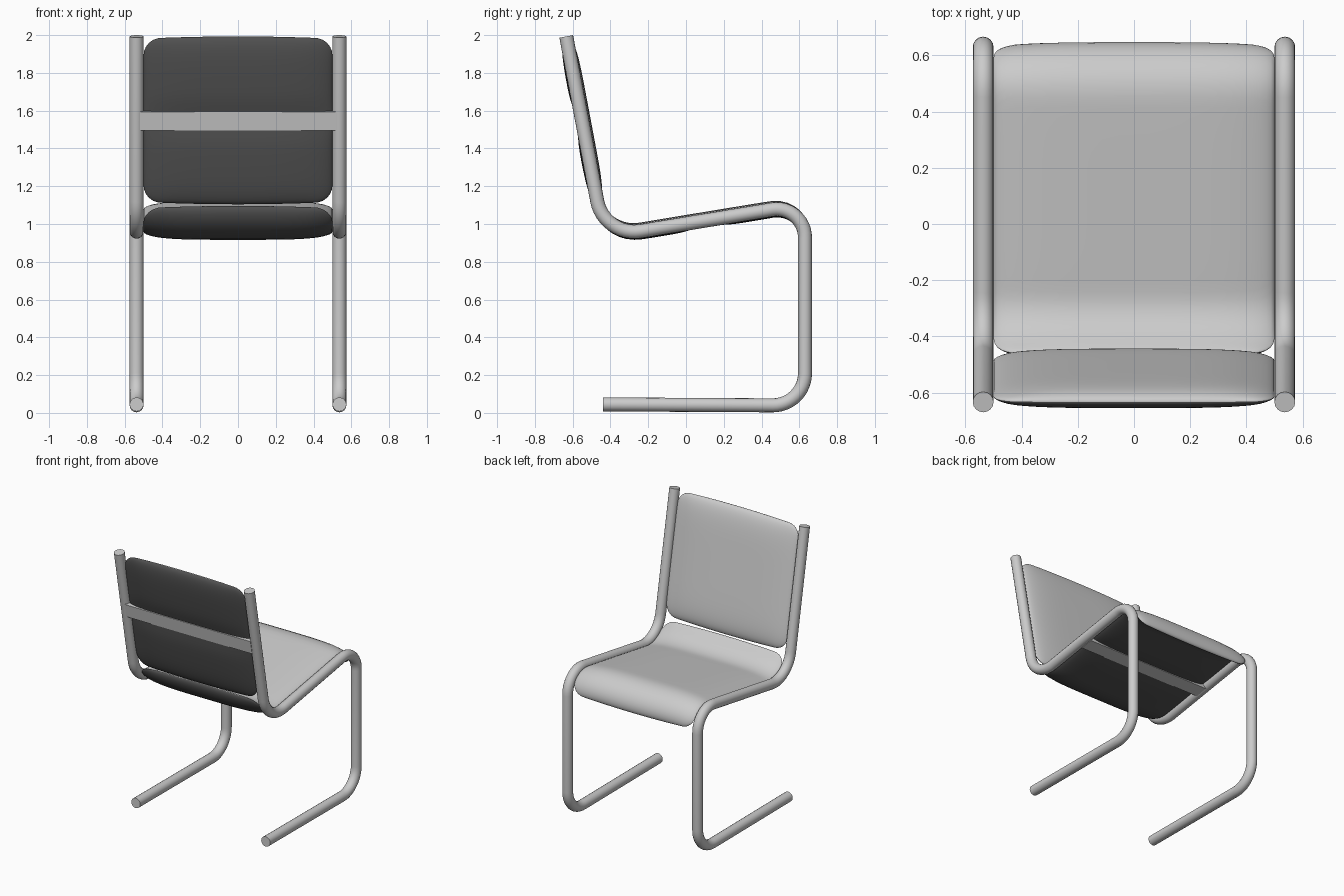
import bpy, bmesh, math
from mathutils import Vector

if "Cube" in bpy.data.objects:
    bpy.data.objects.remove(bpy.data.objects["Cube"])

R = 0.037          # tube radius
TX = 0.537         # tube centre in x
HALF = 0.5         # half width of the pads


def fillet_path(pts, radii, n=12):
    """Polyline in (y, z) with rounded corners."""
    pts = [Vector(p) for p in pts]
    out = [pts[0]]
    for i, r in enumerate(radii, 1):
        p = pts[i]
        a, b = (pts[i - 1] - p).normalized(), (pts[i + 1] - p).normalized()
        half = a.angle(b) / 2
        c = p + (a + b).normalized() * (r / math.sin(half))
        t = r / math.tan(half)
        s, e = p + a * t - c, p + b * t - c
        ang = s.angle(e)
        for k in range(n + 1):
            f = k / n
            v = (s * math.sin((1 - f) * ang) + e * math.sin(f * ang)) / math.sin(ang)
            out.append(c + v)
    return out + [pts[-1]]


path = fillet_path([(-0.634, 1.993), (-0.434, 0.93), (0.63, 1.105),
                    (0.63, 0.039), (-0.44, 0.045)], [0.2, 0.15, 0.17])
dist = [0.0]
for p, q in zip(path, path[1:]):
    dist.append(dist[-1] + (q - p).length)


def at(s):
    """Position on the path at arc length s."""
    i = 0
    while i < len(path) - 2 and dist[i + 1] < s:
        i += 1
    return path[i].lerp(path[i + 1], max(0, (s - dist[i]) / (dist[i + 1] - dist[i])))


def frame(s):
    """Position and sitter-side normal on the path."""
    d = 0.015
    t = (at(s + d) - at(max(0, s - d))).normalized()
    return at(s), Vector((-t.y, t.x))


def nearest(y, z):
    return min((k * 0.002 for k in range(1500)),
               key=lambda s: (at(s) - Vector((y, z))).length)


def finish(name, bm, mats=()):
    bmesh.ops.recalc_face_normals(bm, faces=bm.faces[:])
    me = bpy.data.meshes.new(name)
    bm.to_mesh(me)
    bm.free()
    ob = bpy.data.objects.new(name, me)
    bpy.context.collection.objects.link(ob)
    for m in mats:
        me.materials.append(m)
    smooth(ob)
    return ob


def smooth(ob):
    bpy.ops.object.select_all(action='DESELECT')
    ob.select_set(True)
    bpy.context.view_layer.objects.active = ob
    bpy.ops.object.shade_smooth_by_angle(angle=math.radians(40))


def tube(name, x):
    cu = bpy.data.curves.new(name, 'CURVE')
    cu.dimensions = '3D'
    cu.bevel_depth = R
    cu.bevel_resolution = 6
    cu.use_fill_caps = True
    sp = cu.splines.new('POLY')
    sp.points.add(len(path) - 1)
    for pt, p in zip(sp.points, path):
        pt.co = (x, p.x, p.y, 1)
    ob = bpy.data.objects.new(name, cu)
    bpy.context.collection.objects.link(ob)
    bpy.ops.object.select_all(action='DESELECT')
    ob.select_set(True)
    bpy.context.view_layer.objects.active = ob
    bpy.ops.object.convert(target='MESH')
    smooth(bpy.context.object)


def pad(name, s0, s1, strap_s, mats, front=0.046, back=0.044, r=0.09, nu=28, nv=44):
    """Lens-shaped cushion following the tube path, pinched at its strap."""
    bm = bmesh.new()
    mid, half = (s0 + s1) / 2, (s1 - s0) / 2
    for side, h in ((1, front), (-1, back)):
        rows = []
        for i in range(nu + 1):
            u = math.sin((i / nu - 0.5) * math.pi)
            x = u * HALF
            over = max(0, abs(x) - (HALF - r))
            length = half - 0.012 * u * u - (r - math.sqrt(max(0, r * r - over * over)))
            row = []
            for j in range(nv + 1):
                v = math.sin((j / nv - 0.5) * math.pi)
                s = mid + v * length
                p, n = frame(s)
                off = h * math.sqrt(max(0, (1 - u ** 4) * (1 - v ** 6)))
                if side < 0:
                    off *= 1 - 0.4 * math.exp(-((s - strap_s) / 0.09) ** 2)
                p = p + n * off * side
                row.append(bm.verts.new((x, p.x, p.y)))
            rows.append(row)
        for a, b in zip(rows, rows[1:]):
            for j in range(nv):
                f = bm.faces.new((a[j], b[j], b[j + 1], a[j + 1]))
                f.material_index = 0 if side > 0 else 1
    bmesh.ops.remove_doubles(bm, verts=bm.verts[:], dist=0.0002)
    finish(name, bm, mats)


def strap(name, s, width=0.1):
    """Flat cross bar between the tubes, behind a pad."""
    bm = bmesh.new()
    p, n = frame(s)
    t = Vector((n.y, -n.x))
    bmesh.ops.create_cube(bm, size=1)
    for v in bm.verts:
        q = p + t * v.co.y * width + n * (v.co.z * 0.03 - 0.021)
        v.co = (v.co.x * 1.04, q.x, q.y)
    finish(name, bm)


top_mat = bpy.data.materials.new("pad_face")
top_mat.diffuse_color = (0.8, 0.8, 0.8, 1)
top_mat.use_nodes = True
top_mat.node_tree.nodes["Principled BSDF"].inputs["Base Color"].default_value = top_mat.diffuse_color
dark_mat = bpy.data.materials.new("pad_underside")
dark_mat.diffuse_color = (0.08, 0.08, 0.08, 1)
dark_mat.use_nodes = True
dark_mat.node_tree.nodes["Principled BSDF"].inputs["Base Color"].default_value = dark_mat.diffuse_color
mats = (top_mat, dark_mat)

# Bent tube frame
tube("frame_left", -TX)
tube("frame_right", TX)

# Backrest and seat cushions
back_strap = nearest(-0.552, 1.55)
seat_strap = nearest(0.1, 1.02)
back_end = nearest(-0.466, 1.105)
pad("backrest", 0.0, back_end, back_strap, mats)
pad("seat", back_end + 0.01, nearest(0.63, 0.935), seat_strap, mats)

# Cross bars
strap("backrest_bar", back_strap)
strap("seat_bar", seat_strap)
